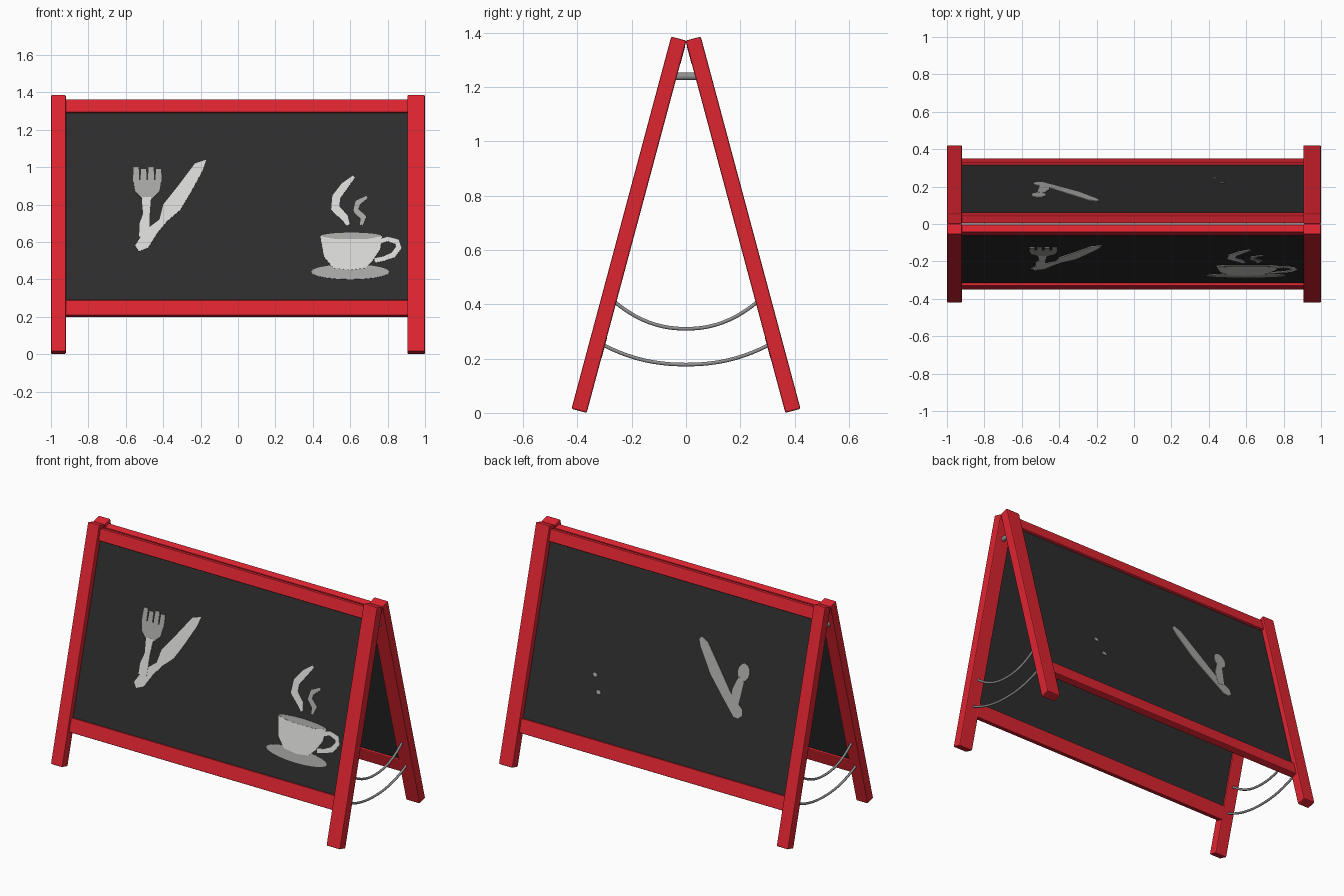
import bpy, bmesh, math
from mathutils import Vector

cube = bpy.data.objects.get("Cube")
if cube:
    bpy.data.objects.remove(cube)

TILT = math.radians(15)
COS, SIN = math.cos(TILT), math.sin(TILT)
FOOT_Y, FOOT_Z, LENGTH = 0.394, 0.0075, 1.42
FRONT, BACK = -1, 1


def material(name, r, g, b):
    m = bpy.data.materials.new(name)
    m.diffuse_color = (r, g, b, 1)
    m.use_nodes = True
    node = next(n for n in m.node_tree.nodes if n.type == 'BSDF_PRINCIPLED')
    node.inputs["Base Color"].default_value = (r, g, b, 1)
    node.inputs["Roughness"].default_value = 0.7
    return m


red = material("red paint", 0.73, 0.018, 0.03)
slate = material("blackboard", 0.026, 0.026, 0.026)
chalk = material("bright chalk", 0.68, 0.68, 0.66)
dust = material("faded chalk", 0.38, 0.38, 0.37)
steel = material("steel", 0.28, 0.28, 0.28)


def on_frame(side, x, out, s):
    """Point on a leaning frame: across, outward from its middle, up the slope."""
    return Vector((x, side * (FOOT_Y - s * SIN + out * COS),
                   FOOT_Z + s * COS + out * SIN))


def up(z):
    """Distance up the slope at a given height."""
    return (z - FOOT_Z) / COS


def finish(bm, name, mat):
    bmesh.ops.recalc_face_normals(bm, faces=bm.faces)
    mesh = bpy.data.meshes.new(name)
    bm.to_mesh(mesh)
    bm.free()
    mesh.materials.append(mat)
    obj = bpy.data.objects.new(name, mesh)
    bpy.context.collection.objects.link(obj)
    return obj


def beam(name, side, xs, outs, ss, mat, bevel=0.0):
    bm = bmesh.new()
    bmesh.ops.create_cube(bm, size=1)
    for v in bm.verts:
        pick = [r[c > 0] for r, c in zip((xs, outs, ss), v.co)]
        v.co = on_frame(side, *pick)
    obj = finish(bm, name, mat)
    if bevel:
        mod = obj.modifiers.new("soft edges", 'BEVEL')
        mod.width, mod.segments = bevel, 2
    return obj


# Two leaning frames: legs, rails and board
for side, label in ((FRONT, "front"), (BACK, "back")):
    beam(label + "_right_leg", side, (-1, -0.92), (-0.029, 0.029), (0, LENGTH), red, 0.006)
    beam(label + "_left_leg", side, (0.905, 1), (-0.029, 0.029), (0, LENGTH), red, 0.006)
    beam(label + "_top_rail", side, (-0.93, 0.92), (-0.03, 0.012),
         (up(1.29), up(1.36)), red, 0.005)
    beam(label + "_bottom_rail", side, (-0.93, 0.92), (-0.03, 0.012),
         (up(0.205), up(0.287)), red, 0.005)
    beam(label + "_board", side, (-0.93, 0.92), (-0.018, -0.004),
         (up(0.27), up(1.3)), slate)


# Chalk drawings: thin plates given in hundredths (across, height)
def plate(name, side, outline, mat, lift=0.0):
    bm = bmesh.new()
    face = bm.faces.new([bm.verts.new(on_frame(side, x / 100, lift, up(z / 100)))
                         for x, z in outline])
    bmesh.ops.triangulate(bm, faces=[face])
    base = bm.faces[:]
    grown = bmesh.ops.extrude_face_region(bm, geom=base, use_keep_orig=True)
    drop = on_frame(side, 0, -0.004, 0) - on_frame(side, 0, 0, 0)
    for v in grown["geom"]:
        if isinstance(v, bmesh.types.BMVert):
            v.co += drop
    return finish(bm, name, mat)


def stroke(name, side, path, widths, mat, lift=0.0):
    """Brush stroke of varying half width along a path."""
    pts = [Vector(p) for p in path]
    left, right = [], []
    for i, p in enumerate(pts):
        d = (pts[min(i + 1, len(pts) - 1)] - pts[max(i - 1, 0)]).normalized()
        n = Vector((-d.y, d.x)) * widths[i]
        left.append(p + n)
        right.append(p - n)
    return plate(name, side, left + right[::-1], mat, lift)


def oval(cx, cz, rx, rz, count=20):
    return [(cx + rx * math.cos(i * math.tau / count),
             cz + rz * math.sin(i * math.tau / count)) for i in range(count)]


# Front cutlery
plate("front_knife", FRONT, [(-17, 104), (-23, 102), (-32, 90), (-40, 80), (-42, 72),
      (-50, 66), (-55, 58), (-53, 55), (-48, 57), (-43, 65), (-38, 71), (-31, 77),
      (-25, 87), (-19, 98)], chalk)
plate("front_fork_head", FRONT, [(-56, 93), (-41, 93), (-42, 87), (-46, 83),
      (-51, 83), (-55, 87)], dust)
for i in range(4):
    x = -54.5 + i * 4
    stroke("front_fork_tine", FRONT, [(x, 92), (x, 100 - i % 2)], (1.6, 1.4), dust)
stroke("front_fork_handle", FRONT, [(-49, 84), (-49, 75), (-50, 69), (-50, 63)],
       (2.5, 1.8, 2.8, 2.8), chalk, 0.001)

# Front cup with saucer and steam
plate("saucer", FRONT, oval(60, 44, 21, 4), dust)
plate("cup_rim", FRONT, oval(60.5, 63, 16.5, 2), dust)
plate("cup", FRONT, [(44, 63), (52, 61.5), (69, 61.5), (77, 63), (76, 56), (72, 50),
      (68, 46), (60, 45), (51, 46), (46, 52)], chalk, 0.002)
stroke("cup_handle", FRONT, [(75, 60), (80, 61.5), (85, 60), (86, 57), (83, 53),
       (78, 51), (73, 50)], (1.2, 1.2, 1.5, 1.5, 1.5, 1.2, 1.2), chalk, 0.002)
stroke("large_steam", FRONT, [(62, 95), (57, 90), (52.5, 84), (52, 78), (57, 73), (59, 69)],
       (0.8, 2, 2.2, 2.4, 2, 0.8), chalk)
stroke("small_steam", FRONT, [(69, 84), (64, 81), (63, 77), (67, 73), (66, 69)],
       (0.7, 1.5, 1.5, 1.7, 0.7), dust)

# Back cutlery and stray chalk marks
stroke("back_knife", BACK, [(-19, 101), (-22, 98), (-32, 85), (-42, 74), (-51, 66), (-53, 64)],
       (1.2, 2.8, 3.6, 3, 3.6, 1.5), dust)
plate("back_spoon_head", BACK, oval(-51, 89, 4, 5, 12), dust)
stroke("back_spoon_handle", BACK, [(-50, 85), (-47, 78), (-48, 70)], (2, 1.8, 2.5), dust, 0.001)
for x, z in ((47, 64), (43, 55)):
    plate("chalk_speck", BACK, oval(x, z, 1.5, 1.2, 6), dust)


# Hinge pins and sagging stays at both ends
def rod(name, points, radius):
    curve = bpy.data.curves.new(name, 'CURVE')
    curve.dimensions = '3D'
    curve.bevel_depth, curve.bevel_resolution = radius, 3
    curve.use_fill_caps = True
    line = curve.splines.new('POLY')
    line.points.add(len(points) - 1)
    for p, co in zip(line.points, points):
        p.co = (*co, 1)
    line.use_smooth = True
    curve.materials.append(steel)
    bpy.context.collection.objects.link(bpy.data.objects.new(name, curve))


def stay(name, x, half, low, rise):
    steps = [i / 10 for i in range(-10, 11)]
    rod(name, [(x, half * t, low + rise * abs(t) ** 2.2) for t in steps], 0.007)


for x, label in ((-0.96, "right"), (0.95, "left")):
    rod(label + "_hinge_pin", [(x, -0.05, 1.24), (x, 0.05, 1.24)], 0.015)
    stay(label + "_upper_stay", x, 0.27, 0.31, 0.105)
    stay(label + "_lower_stay", x, 0.31, 0.178, 0.075)
